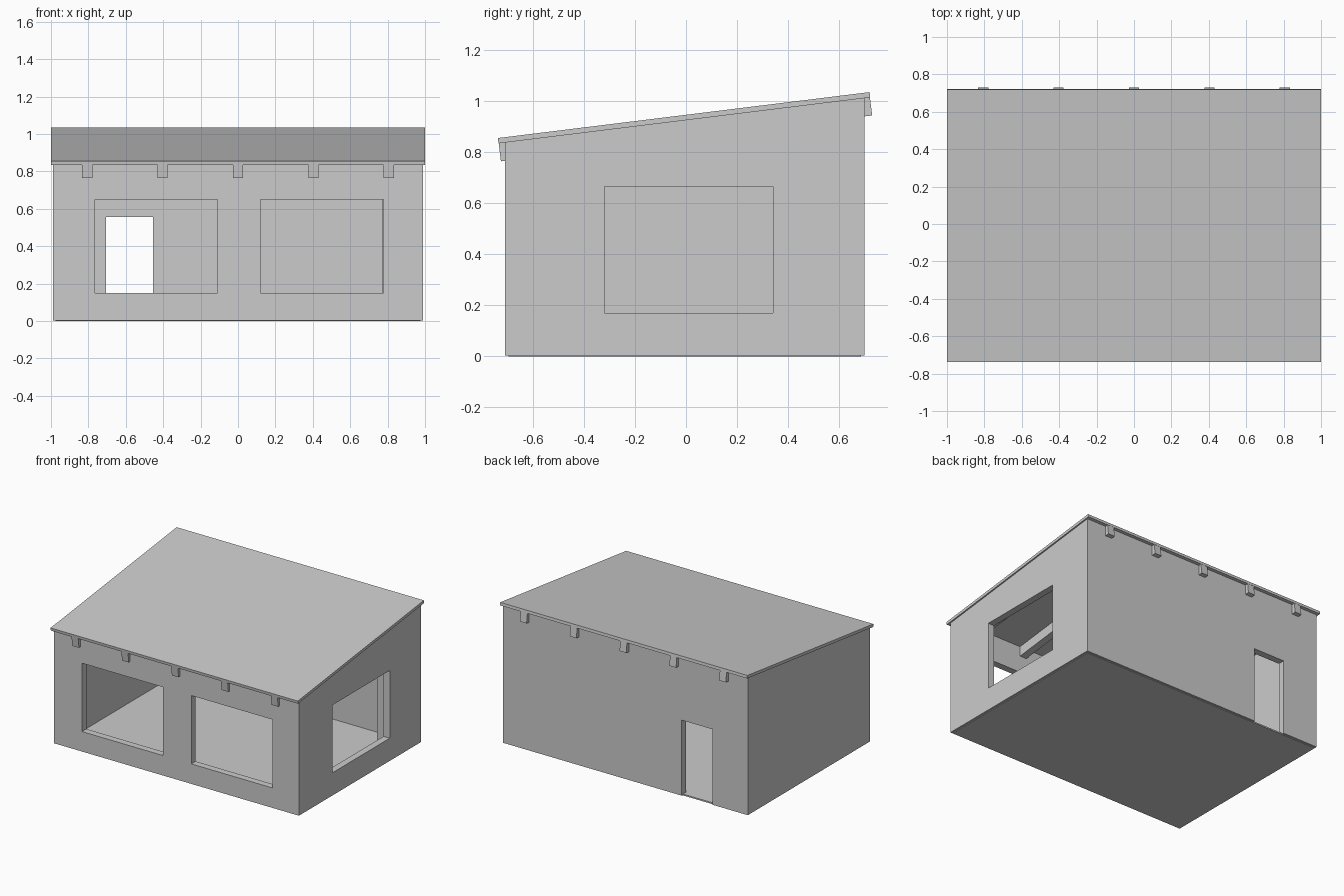
import bpy
import bmesh
import math
from mathutils import Matrix, Vector

cube = bpy.data.objects.get("Cube")
if cube:
    bpy.data.objects.remove(cube, do_unlink=True)

# One plain grey for the whole building
grey = bpy.data.materials.new("plain grey")
grey.use_nodes = True
colour = (0.6, 0.6, 0.6, 1)
grey.diffuse_color = colour
grey.node_tree.nodes["Principled BSDF"].inputs["Base Color"].default_value = colour

SLOPE = math.atan2(0.18, 1.457)
EAVE = Vector((0, -0.735, 0.835))      # front lower edge of the roof sheet
ROOF_LENGTH = 1.468
WALL = 0.05


def under_roof(y):
    return EAVE.z + (y - EAVE.y) * math.tan(SLOPE)


def finish(name, bm):
    bmesh.ops.recalc_face_normals(bm, faces=bm.faces)
    mesh = bpy.data.meshes.new(name)
    bm.to_mesh(mesh)
    bm.free()
    mesh.materials.append(grey)
    obj = bpy.data.objects.new(name, mesh)
    bpy.context.collection.objects.link(obj)
    return obj


def box(name, low, high, matrix=Matrix()):
    low, high = Vector(low), Vector(high)
    bm = bmesh.new()
    bmesh.ops.create_cube(bm, size=1)
    place = Matrix.Translation((low + high) / 2) @ Matrix.Diagonal((high - low).to_4d())
    bm.transform(matrix @ place)
    return finish(name, bm)


def prism(name, profile, x0, x1):
    """Extrude a (y, z) profile along x."""
    bm = bmesh.new()
    face = bm.faces.new([bm.verts.new((x0, y, z)) for y, z in profile])
    side = bmesh.ops.extrude_face_region(bm, geom=[face])["geom"]
    verts = [v for v in side if isinstance(v, bmesh.types.BMVert)]
    bmesh.ops.translate(bm, vec=(x1 - x0, 0, 0), verts=verts)
    return finish(name, bm)


def cut(target, cutter):
    cutter.hide_render = True
    mod = target.modifiers.new("cut", "BOOLEAN")
    mod.object = cutter
    mod.solver = "EXACT"
    bpy.context.view_layer.objects.active = target
    bpy.ops.object.modifier_apply(modifier=mod.name)
    bpy.data.objects.remove(cutter, do_unlink=True)


# Walls with a sloping top, hollowed out
front, back, half = -0.71, 0.70, 0.99
walls = prism("walls", [(front, 0.004), (back, 0.004),
                        (back, under_roof(back) + 0.003),
                        (front, under_roof(front) + 0.003)], -half, half)
inner = half - WALL
cut(walls, box("room_cutter", (-inner, front + WALL, -1), (inner, back - WALL, 2)))

# Two front windows, one side window and the back door
cut(walls, box("window_cutter", (-0.765, -0.8, 0.15), (-0.11, -0.6, 0.65)))
cut(walls, box("window_cutter", (0.12, -0.8, 0.15), (0.777, -0.6, 0.65)))
cut(walls, box("window_cutter", (0.9, -0.32, 0.17), (1.1, 0.34, 0.665)))
cut(walls, box("door_cutter", (-0.705, 0.6, -0.1), (-0.455, 0.8, 0.556)))

# Floor slab and the inside corner pier
box("floor", (-0.975, -0.695, 0), (0.975, 0.685, 0.01))
prism("corner_pier", [(0.5, 0.01), (0.66, 0.01), (0.66, under_roof(0.66)),
                      (0.5, under_roof(0.5))], 0.773, 0.945)

# Sloping roof sheet and the rafters under it
tilt = Matrix.Translation(EAVE) @ Matrix.Rotation(SLOPE, 4, "X")
box("roof", (-1, 0, 0), (1, ROOF_LENGTH, 0.021), tilt)
for i in range(5):
    x = (i - 2) * 0.403
    box(f"rafter_{i + 1}", (x - 0.027, 0.001, -0.071),
        (x + 0.027, ROOF_LENGTH - 0.001, 0.001), tilt)
